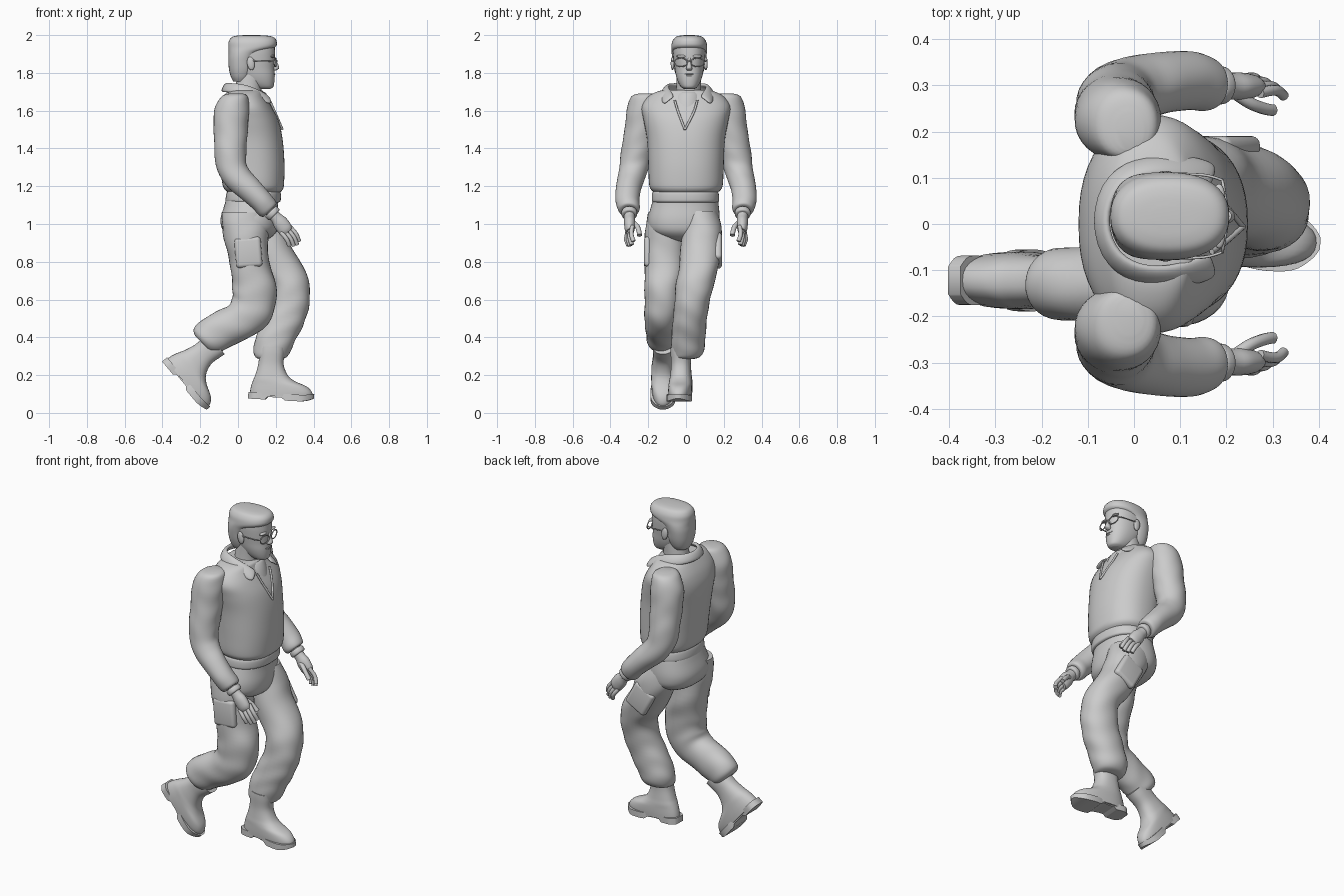
import bpy, bmesh, math
from mathutils import Vector, Matrix

def finish(bm, name, mat=None, angle=50):
    bmesh.ops.recalc_face_normals(bm, faces=bm.faces)
    me = bpy.data.meshes.new(name)
    bm.to_mesh(me)
    bm.free()
    if mat:
        me.transform(mat)
    for p in me.polygons:
        p.use_smooth = True
    me.set_sharp_from_angle(angle=math.radians(angle))
    ob = bpy.data.objects.new(name, me)
    bpy.context.collection.objects.link(ob)
    return ob

def smooth_path(rows, sub):
    # Catmull-Rom through every column of the section list
    out = []
    for i in range(len(rows) - 1):
        a, b, c, d = rows[max(i-1, 0)], rows[i], rows[i+1], rows[min(i+2, len(rows)-1)]
        for k in range(sub):
            t = k / sub
            out.append([.5*(2*q + (r-p)*t + (2*p-5*q+4*r-s)*t*t + (3*q-p-3*r+s)*t**3)
                        for p, q, r, s in zip(a, b, c, d)])
    return out + [list(rows[-1])]

def loft(name, rows, n=32, sub=5, power=2.0, wrinkle=0, mat=None, side=1):
    # section: x, y, z, radius in x, radius in y, tilt about y in degrees
    rows = [tuple(r) + (0,) * (6 - len(r)) for r in rows]
    bm = bmesh.new()
    rings = []
    for x, y, z, rx, ry, t in smooth_path(rows, sub):
        t = math.radians(t)
        ring = []
        for i in range(n):
            a = math.tau * i / n
            c, s = math.cos(a), math.sin(a)
            w = 1 + wrinkle * math.sin(z*48 + 2*math.sin(a*2) + x*25)
            u = math.copysign(abs(c)**(2/power), c) * max(rx, .001) * w
            v = math.copysign(abs(s)**(2/power), s) * max(ry, .001) * w
            ring.append(bm.verts.new((x + u*math.cos(t), side*(y + v), z - u*math.sin(t))))
        rings.append(ring)
    for r0, r1 in zip(rings, rings[1:]):
        for i in range(n):
            j = (i+1) % n
            bm.faces.new((r0[i], r0[j], r1[j], r1[i]))
    bm.faces.new(rings[0])
    bm.faces.new(rings[-1])
    return finish(bm, name, mat)

def tube(name, pts, r, side=1, closed=False):
    cu = bpy.data.curves.new(name, 'CURVE')
    cu.dimensions = '3D'
    cu.bevel_depth, cu.bevel_resolution, cu.use_fill_caps = r, 3, True
    sp = cu.splines.new('POLY')
    path = pts if closed else smooth_path(pts, 4)
    sp.points.add(len(path) - 1)
    for p, q in zip(sp.points, path):
        p.co = (q[0], side*q[1], q[2], 1)
    sp.use_cyclic_u = closed
    ob = bpy.data.objects.new(name, cu)
    bpy.context.collection.objects.link(ob)
    return ob

def ball(name, loc, size, rot=0):
    bm = bmesh.new()
    bmesh.ops.create_uvsphere(bm, u_segments=20, v_segments=12, radius=1)
    return finish(bm, name, Matrix.Translation(loc) @ Matrix.Rotation(rot, 4, 'Y')
                  @ Matrix.Diagonal((*size, 1)))

# Jacket body, waistband and hips
loft("jacket_body", [(.085, 0, 1.165, .135, .165), (.083, 0, 1.185, .155, .187), (.08, 0, 1.22, .164, .196),
     (.075, 0, 1.32, .171, .2), (.062, 0, 1.45, .174, .207), (.047, 0, 1.55, .167, .225),
     (.037, 0, 1.62, .142, .235), (.034, 0, 1.675, .11, .2), (.04, 0, 1.705, .09, .14),
     (.04, 0, 1.71, .05, .08)], 48, power=2.3)
loft("waistband", [(.08, -.003, 1.115, .138, .17), (.08, -.003, 1.125, .146, .178),
     (.083, -.003, 1.165, .143, .175), (.083, -.003, 1.18, .13, .16)], 48, power=2.3)
loft("trouser_hips", [(.078, 0, 1.15, .135, .165), (.07, -.005, 1.1, .142, .178), (.062, -.012, 1.02, .155, .19),
     (.065, -.012, .96, .14, .175), (.07, -.01, .92, .09, .11), (.07, -.01, .905, .04, .05)], 48, power=2.3)

# Trouser legs: left leg forward, right leg trailing
loft("left_trouser_leg", [(.09, .075, 1.07, .12, .09), (.125, .085, .97, .125, .105), (.165, .08, .88, .115, .108),
     (.235, .065, .76, .12, .104), (.278, .045, .67, .1, .1), (.272, .03, .57, .105, .092),
     (.235, .018, .47, .113, .09), (.195, .012, .38, .107, .09), (.18, .008, .325, .097, .085),
     (.175, 0, .295, .082, .072), (.172, -.01, .285, .06, .05)], wrinkle=.016, power=2.15)
loft("right_trouser_leg", [(.045, -.11, 1.06, .13, .09), (.04, -.113, .95, .12, .105), (.06, -.11, .8, .105, .108),
     (.085, -.12, .69, .118, .1, 5), (.083, -.124, .6, .12, .095, 20), (.068, -.126, .545, .117, .094, 32),
     (.025, -.13, .495, .105, .09, 47), (-.06, -.13, .452, .1, .085, 58), (-.13, -.13, .413, .1, .08, 52),
     (-.168, -.13, .385, .09, .075, 46), (-.182, -.13, .368, .07, .06, 45),
     (-.182, -.13, .362, .05, .045, 45)], wrinkle=.016, power=2.15)

# Cargo pockets on the outer thighs
for nm, loc, rot in (("left_pocket", (.18, .168, .86), .5), ("right_pocket", (.055, -.2, .85), .08)):
    bm = bmesh.new()
    bmesh.ops.create_cube(bm, size=1)
    bmesh.ops.scale(bm, vec=(.14, .045, .16), verts=bm.verts)
    bmesh.ops.bevel(bm, geom=bm.edges[:], offset=.02, segments=4, affect='EDGES', profile=.5)
    finish(bm, nm, Matrix.Translation(loc) @ Matrix.Rotation(-rot, 4, 'Y'))

# Boots: one local shape placed twice
def boot(name, origin, pitch, yaw):
    m = (Matrix.Translation(origin) @ Matrix.Rotation(yaw, 4, 'Z') @ Matrix.Rotation(pitch, 4, 'Y'))
    loft(name + "_upper", [(.172, 0, .02, .166, .06), (.172, 0, .05, .164, .062), (.16, 0, .08, .146, .062),
         (.132, 0, .105, .11, .06), (.117, 0, .135, .085, .056), (.11, 0, .19, .067, .052),
         (.112, 0, .25, .068, .055), (.115, 0, .28, .068, .055)], power=2.4, mat=m)
    bm = bmesh.new()
    half = [(0, .03), (.03, .052), (.09, .052), (.14, .05), (.22, .066), (.29, .062), (.33, .036), (.347, .012)]
    prof = smooth_path(half, 4)
    # sole edge rises at the toe and behind the heel block
    def under(x):
        return .018*max(0, (x-.27)/.075)**2 + (.014 if .1 < x < .2 else 0)
    outline = [(x, y) for x, y in prof] + [(x, -y) for x, y in reversed(prof)]
    lo = [bm.verts.new((x, y, under(x))) for x, y in outline]
    hi = [bm.verts.new((x, y, .035 + .4*under(x)*(x > .25))) for x, y in outline]
    k, h = len(outline), len(prof)
    for i in range(k):
        j = (i+1) % k
        bm.faces.new((lo[i], lo[j], hi[j], hi[i]))
    for i in range(h - 1):
        for r in (lo, hi):
            bm.faces.new((r[i], r[i+1], r[k-2-i], r[k-1-i]))
    finish(bm, name + "_sole", m)

boot("left_boot", (.055, -.018, .076), .055, -.07)
boot("right_boot", (-.402, -.122, .272), .875, 0)

# Arms and hands, mirrored
for side, nm in ((1, "left"), (-1, "right")):
    loft(nm + "_sleeve", [(-.01, .2, 1.692, .03, .04), (-.018, .215, 1.675, .07, .075), (-.034, .226, 1.6, .092, .088),
         (-.038, .238, 1.5, .09, .087), (-.04, .257, 1.4, .085, .085), (-.035, .272, 1.31, .08, .08, -12),
         (.0, .29, 1.243, .074, .073, -33), (.06, .305, 1.185, .066, .066, -46), (.12, .31, 1.125, .06, .063, -46),
         (.152, .304, 1.088, .059, .06, -45), (.168, .302, 1.073, .05, .05, -45),
         (.17, .302, 1.071, .03, .03, -45)], wrinkle=.013, side=side)
    loft(nm + "_wristband", [(.172, .3, 1.068, .036, .036, -45), (.176, .3, 1.064, .041, .041, -45),
         (.19, .3, 1.05, .041, .041, -45), (.194, .3, 1.046, .034, .034, -45)], 24, 3, side=side)
    loft(nm + "_palm", [(.16, .3, 1.08, .03, .03, -45), (.2, .299, 1.035, .031, .028, -45),
         (.225, .298, 1.005, .04, .03, -42), (.25, .298, .972, .039, .026, -40),
         (.262, .298, .956, .03, .018, -40)], 24, 4, side=side)
    for i in range(4):
        f = i - 1.5
        kx, ky, kz = .25 + .015*f, .297 - .009*f, .972 + .011*f
        ln = (.85, 1, 1.06, .98)[i]
        tube(f"{nm}_finger_{i+1}", [(kx, ky, kz), (kx + .035*ln, ky + .006, kz - .042*ln),
             (kx + .052*ln, ky - .006, kz - .082*ln)], .0115, side)
    tube(nm + "_thumb", [(.215, .285, 1.01), (.25, .262, .993), (.28, .25, .965), (.3, .246, .94)], .013, side)

# Neck, undershirt and jacket opening
loft("neck", [(.045, .012, 1.62, .075, .072), (.055, .014, 1.72, .07, .066), (.07, .016, 1.8, .07, .066)], power=2.1)
loft("undershirt", [(.075, .004, 1.6, .11, .1), (.068, .006, 1.66, .098, .092), (.062, .01, 1.695, .084, .08),
     (.06, .01, 1.7, .07, .07)])
for side, nm in ((1, "left"), (-1, "right")):
    tube(nm + "_opening_edge", [(.168, side*.06, 1.655), (.197, side*.04, 1.59), (.236, -.006, 1.5)], .006)

# Folded collar: strip from the inner fold to the outer edge, thickened
half = [((-.062, 0, 1.742), (-.095, 0, 1.7)), ((-.035, .075, 1.742), (-.062, .105, 1.697)),
        ((.03, .102, 1.738), (.025, .142, 1.69)), ((.105, .094, 1.71), (.11, .142, 1.66)),
        ((.165, .062, 1.672), (.185, .125, 1.625))]
rows = [tuple((x, -y, z) for x, y, z in r) for r in half[:0:-1]] + half
bm = bmesh.new()
vr = []
for a, b in rows:
    a, b = Vector(a), Vector(b)
    mid = (a + b) / 2 + Vector((0, 0, .012))
    vr.append([bm.verts.new(p + Vector((0, .007, 0))) for p in (a, mid, b)])
for p, q in zip(vr, vr[1:]):
    for i in range(2):
        bm.faces.new((p[i], p[i+1], q[i+1], q[i]))
collar = finish(bm, "collar")
so = collar.modifiers.new("thick", 'SOLIDIFY')
so.thickness, so.offset = .02, 0
collar.modifiers.new("smooth", 'SUBSURF').levels = 2

# Head, hair and facial features
HY = .017
loft("head", [(.135, HY, 1.715, .035, .025), (.132, HY, 1.725, .054, .042), (.115, HY, 1.75, .077, .058),
     (.1, HY, 1.785, .094, .07), (.086, HY, 1.825, .106, .077), (.079, HY, 1.87, .116, .083),
     (.077, HY, 1.92, .118, .086), (.078, HY, 1.96, .112, .08), (.08, HY, 1.985, .08, .055)], 40, power=2.25)
loft("hair", [(.015, HY, 1.755, .04, .05), (.016, HY, 1.78, .054, .066), (.018, HY, 1.82, .066, .08),
     (.02, HY, 1.87, .071, .089), (.035, HY, 1.905, .085, .093), (.072, HY, 1.935, .123, .095),
     (.078, HY, 1.965, .127, .09), (.078, HY, 1.988, .112, .074), (.075, HY, 1.997, .08, .05),
     (.07, HY, 2.0, .03, .02)], 40, power=2.3)
loft("nose", [(.188, HY, 1.88, .008, .008), (.195, HY, 1.855, .013, .01), (.2, HY, 1.83, .018, .015),
     (.198, HY, 1.82, .016, .016), (.192, HY, 1.812, .008, .01)], 16, 4)
ball("upper_lip", (.186, HY, 1.793), (.012, .027, .005))
ball("lower_lip", (.184, HY, 1.783), (.012, .023, .006))
ball("chin", (.172, HY, 1.743), (.019, .026, .018))

# Ears, brows and glasses
for s, nm in ((1, "left"), (-1, "right")):
    ball(nm + "_ear", (.068, HY + s*.088, 1.85), (.02, .01, .036), -.15)
    ball(nm + "_brow", (.184, HY + s*.04, 1.888), (.013, .03, .008))
    lens = []
    for i in range(28):
        a = math.tau * i / 28
        lens.append((.203 - .012*abs(math.cos(a) + 1)/2, HY + s*(.044 + .034*math.cos(a)), 1.856 + .023*math.sin(a)))
    tube(nm + "_glasses_rim", lens, .0032, closed=True)
    tube(nm + "_glasses_temple", [(.191, HY + s*.078, 1.862), (.15, HY + s*.089, 1.862),
         (.065, HY + s*.092, 1.865)], .003)
tube("glasses_bridge", [(.203, HY - .01, 1.86), (.209, HY, 1.864), (.203, HY + .01, 1.86)], .003)
